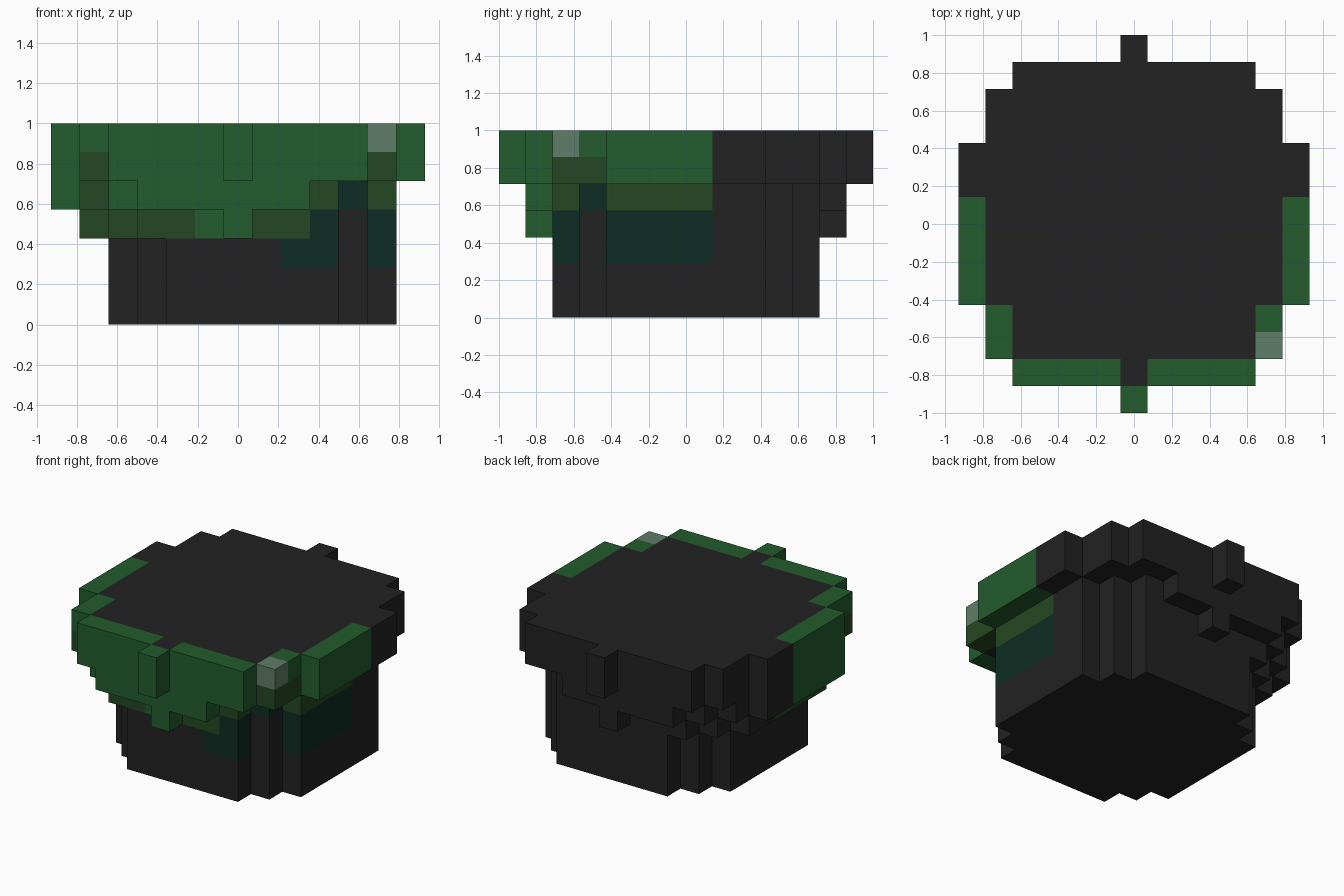
import bpy
import bmesh
from mathutils import Vector

cube = bpy.data.objects.get("Cube")
if cube:
    bpy.data.objects.remove(cube, do_unlink=True)

S = 1 / 7                      # block size
NX, NY = 13, 14                # grid size in blocks


# Materials, one per flat colour
def srgb(c):
    c /= 255
    return c / 12.92 if c <= 0.04045 else ((c + 0.055) / 1.055) ** 2.4


def make_material(name, rgb):
    m = bpy.data.materials.new(name)
    col = (*[srgb(c) for c in rgb], 1)
    m.diffuse_color = col
    m.use_nodes = True
    bsdf = m.node_tree.nodes["Principled BSDF"]
    bsdf.inputs["Base Color"].default_value = col
    bsdf.inputs["Roughness"].default_value = 0.9
    return m


KEYS = "kgots"
MATERIALS = [
    make_material("charcoal", (34, 34, 34)),
    make_material("leaf green", (34, 92, 45)),
    make_material("olive green", (36, 72, 34)),
    make_material("deep teal", (13, 44, 35)),
    make_material("pale sage", (95, 125, 104)),
]

# Footprints: first and last block of each row, front to middle (mirrored to the back)
BODY = {2: (4, 9), 3: (3, 10), 4: (2, 11), 5: (2, 11), 6: (2, 11)}
LOWER = {1: (6, 6), 2: (3, 9), 3: (2, 10), 4: (1, 11), 5: (1, 11), 6: (1, 11)}
UPPER = {1: (3, 8), 2: (2, 9), 3: (1, 10), 4: (0, 11), 5: (0, 11), 6: (0, 11)}
RIM = {0: (6, 6), 1: (2, 10), 2: (1, 11), 3: (1, 11), 4: (0, 12), 5: (0, 12), 6: (0, 12)}

PARTS = {
    "body": (BODY, (0, 1, 2)),
    "lower_collar": (LOWER, (3,)),
    "upper_collar": (UPPER, (4,)),
    "top_rim": (RIM, (5, 6)),
}

# Colour of the outer front blocks in each layer, by column
TINT = {
    2: "kkkkkkkkttktk",
    3: "kooooggootktk",
    4: "gogggggggotok",
    5: "gogggggggggog",
    6: "ggggggggggggg",
}


def fill(rows, layers):
    return {(i, j, k) for r, (a, b) in rows.items() for j in (r, NY - 1 - r)
            for i in range(a, b + 1) for k in layers}


CELLS = {name: fill(*spec) for name, spec in PARTS.items()}
SOLID = set().union(*CELLS.values())
SIDES = ((1, 0, 0), (-1, 0, 0), (0, 1, 0), (0, -1, 0))
DIRS = SIDES + ((0, 0, 1), (0, 0, -1))


def step(c, d):
    return tuple(p + q for p, q in zip(c, d))


def colour(c):
    i, j, k = c
    if c == (11, 2, 6):
        return "s"
    outer = any(step(c, d) not in SOLID for d in SIDES)
    return TINT[k][i] if outer and j <= 7 and k in TINT else "k"


# Each part keeps only the block faces that are exposed
def build(name, cells):
    bm = bmesh.new()
    for c in sorted(cells):
        centre = Vector(((c[0] + 0.5 - NX / 2) * S, (c[1] + 0.5 - NY / 2) * S, (c[2] + 0.5) * S))
        mat = KEYS.index(colour(c))
        for d in DIRS:
            if step(c, d) in SOLID:
                continue
            n = Vector(d)
            u = Vector((d[1], d[2], d[0]))
            v = n.cross(u)
            corners = [n + u + v, n - u + v, n - u - v, n + u - v]
            f = bm.faces.new([bm.verts.new(centre + p * S / 2) for p in corners])
            f.material_index = mat
    bmesh.ops.remove_doubles(bm, verts=bm.verts, dist=0.001)
    mesh = bpy.data.meshes.new(name)
    for m in MATERIALS:
        mesh.materials.append(m)
    bm.to_mesh(mesh)
    bm.free()
    bpy.context.collection.objects.link(bpy.data.objects.new(name, mesh))


for part, cells in CELLS.items():
    build(part, cells)
